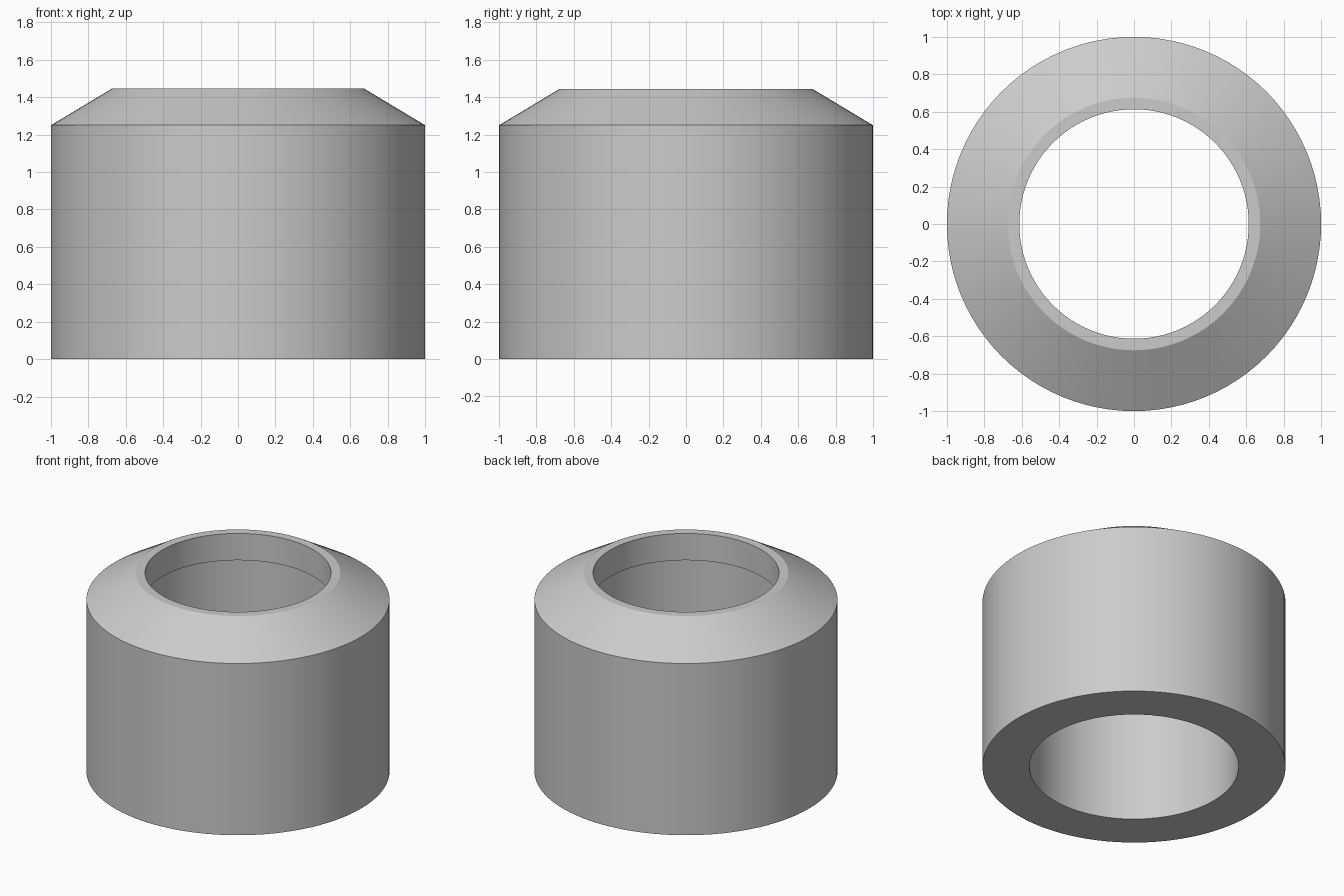
import bpy
import bmesh
import math

cube = bpy.data.objects.get("Cube")
if cube:
    bpy.data.objects.remove(cube, do_unlink=True)

SEGMENTS = 96

# Plain grey metal
grey = bpy.data.materials.new("plain_grey")
grey.use_nodes = True
colour = (0.6, 0.6, 0.6, 1)
grey.diffuse_color = colour
grey.node_tree.nodes["Principled BSDF"].inputs["Base Color"].default_value = colour


def revolve(name, profile):
    """Turn a closed (radius, height) profile around the z axis."""
    bm = bmesh.new()
    rings = []
    for radius, height in profile:
        rings.append([
            bm.verts.new((radius * math.cos(a), radius * math.sin(a), height))
            for a in (math.tau * i / SEGMENTS for i in range(SEGMENTS))
        ])
    for ring, following in zip(rings, rings[1:] + rings[:1]):
        for i in range(SEGMENTS):
            j = (i + 1) % SEGMENTS
            bm.faces.new((ring[i], ring[j], following[j], following[i]))
    bmesh.ops.recalc_face_normals(bm, faces=bm.faces)
    mesh = bpy.data.meshes.new(name)
    bm.to_mesh(mesh)
    bm.free()
    mesh.materials.append(grey)
    obj = bpy.data.objects.new(name, mesh)
    bpy.context.collection.objects.link(obj)
    bpy.ops.object.select_all(action="DESELECT")
    obj.select_set(True)
    bpy.context.view_layer.objects.active = obj
    bpy.ops.object.shade_smooth_by_angle(angle=math.radians(20))
    return obj


# Sleeve with a sloped shoulder, and a narrower lip at the top of the bore
revolve("collar_sleeve", [
    (1.0, 0.0), (1.0, 1.25),        # outer wall
    (0.675, 1.445), (0.613, 1.445),  # shoulder and flat rim
    (0.613, 1.25), (0.69, 1.25),    # lip and step
    (0.69, 0.0),                    # bore
])
